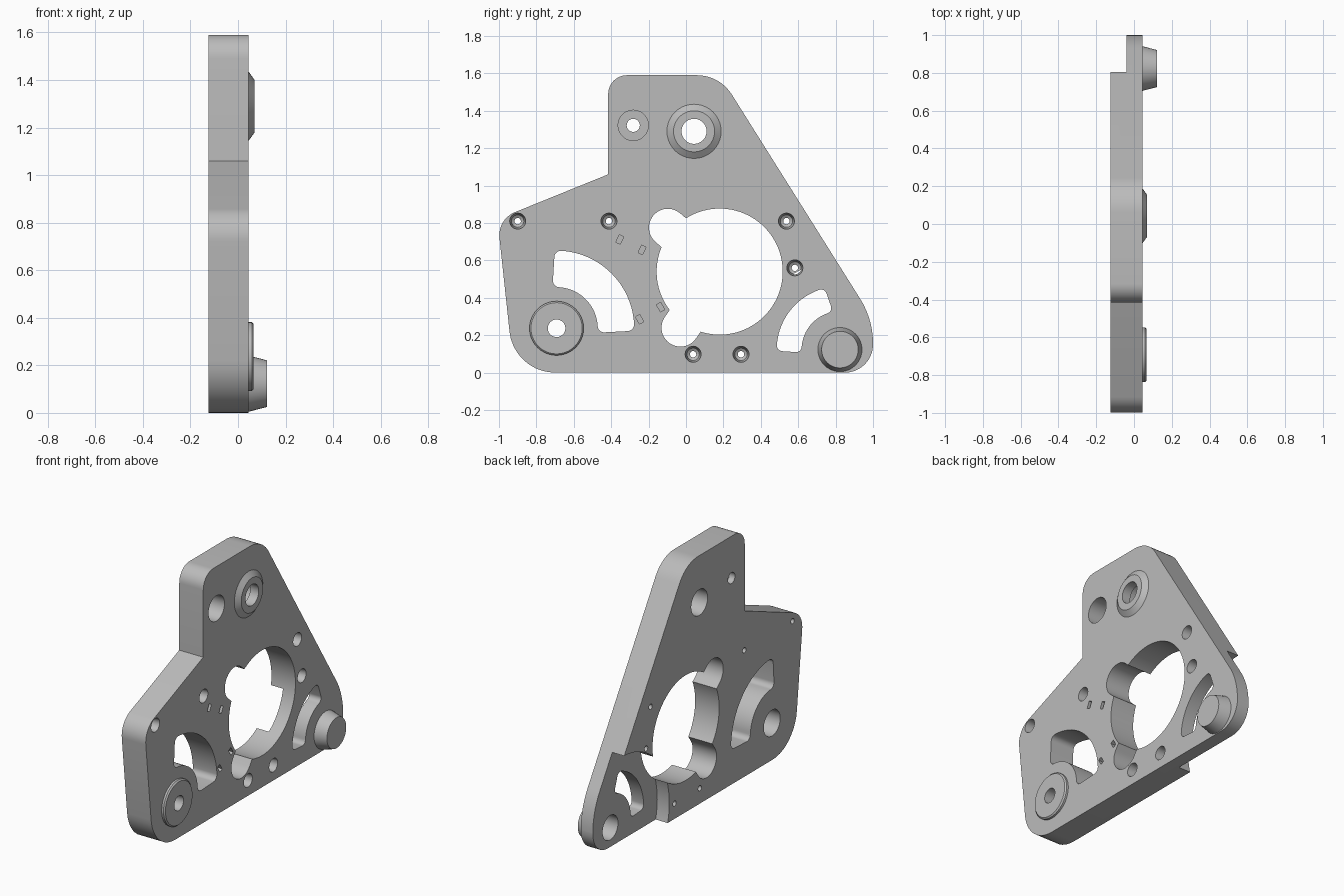
import bpy, bmesh, math
from mathutils import Vector

cube = bpy.data.objects.get("Cube")
if cube:
    bpy.data.objects.remove(cube)

BACK, FRONT = -0.125, 0.045   # plate faces along x

grey = bpy.data.materials.new("machined_grey")
grey.use_nodes = True
grey.diffuse_color = (0.5, 0.5, 0.5, 1)
grey.node_tree.nodes["Principled BSDF"].inputs["Base Color"].default_value = (0.5, 0.5, 0.5, 1)


def arc(cy, cz, r, a0, a1, n=12):
    """Points on a circle in the YZ plane, angles in degrees."""
    angles = [math.radians(a0 + (a1 - a0) * i / n) for i in range(n + 1)]
    return [(cy + r * math.cos(a), cz + r * math.sin(a)) for a in angles]


def rounded(corners, n=10):
    """Polygon from (y, z, radius) corners with tangent fillets."""
    pts = []
    for i, (y, z, r) in enumerate(corners):
        p = Vector((y, z))
        if r == 0:
            pts.append((y, z))
            continue
        u = (Vector(corners[i - 1][:2]) - p).normalized()
        v = (Vector(corners[(i + 1) % len(corners)][:2]) - p).normalized()
        half = u.angle(v) / 2
        c = p + (u + v).normalized() * (r / math.sin(half))
        s = p + u * (r / math.tan(half)) - c
        e = p + v * (r / math.tan(half)) - c
        sweep = math.pi - 2 * half
        for k in range(n + 1):
            t = k / n
            q = c + (s * math.sin((1 - t) * sweep) + e * math.sin(t * sweep)) / math.sin(sweep)
            pts.append((q.x, q.y))
    return pts


def loft(name, rings):
    """Closed solid through rings of (x, [(y, z), ...])."""
    bm = bmesh.new()
    loops = [[bm.verts.new((x, y, z)) for y, z in pts] for x, pts in rings]
    for a, b in zip(loops, loops[1:]):
        for i in range(len(a)):
            j = (i + 1) % len(a)
            bm.faces.new((a[i], a[j], b[j], b[i]))
    bm.faces.new(loops[0])
    bm.faces.new(loops[-1])
    bmesh.ops.recalc_face_normals(bm, faces=bm.faces[:])
    mesh = bpy.data.meshes.new(name)
    bm.to_mesh(mesh)
    bm.free()
    mesh.materials.append(grey)
    obj = bpy.data.objects.new(name, mesh)
    bpy.context.collection.objects.link(obj)
    return obj


def prism(name, pts, x0=-0.3, x1=0.3):
    return loft(name, [(x0, pts), (x1, pts)])


def turned(name, y, z, profile, n=40):
    """Solid of revolution about x from (x, radius) steps."""
    return loft(name, [(x, arc(y, z, r, 0, 360, n)[:-1]) for x, r in profile])


def combine(target, tool, operation):
    bpy.context.view_layer.objects.active = target
    mod = target.modifiers.new(tool.name, "BOOLEAN")
    mod.object, mod.operation, mod.solver = tool, operation, "EXACT"
    bpy.ops.object.modifier_apply(modifier=mod.name)
    bpy.data.objects.remove(tool)


def capsule(a, b, r):
    """Rounded slot outline from a to b."""
    d = math.degrees(math.atan2(b[1] - a[1], b[0] - a[0]))
    return arc(*a, r, d + 90, d + 270, 20) + arc(*b, r, d - 90, d + 90, 20)


def curved_slot(cy, cz, r0, r1, a0, a1, rho):
    """Ring sector outline with rounded corners."""
    def at(r, a):
        return arc(cy, cz, r, a, a, 1)[0]
    return (arc(cy, cz, r1, a0, a1, 24)
            + arc(*at(r1 - rho, a1), rho, a1, a1 + 90, 8)[1:]
            + arc(*at(r0 + rho, a1), rho, a1 + 90, a1 + 180, 8)
            + arc(cy, cz, r0, a1, a0, 24)[1:-1]
            + arc(*at(r0 + rho, a0), rho, a0 + 180, a0 + 270, 8)
            + arc(*at(r1 - rho, a0), rho, a0 + 270, a0 + 360, 8)[:-1])


# Plate outline
plate = prism("mounting_plate", rounded([
    (-0.92, 0, 0.245), (1.0, 0, 0.15), (1.0, 0.285, 0.45), (0.18, 1.59, 0.22),
    (-0.416, 1.59, 0.1), (-0.416, 1.06, 0), (-1.008, 0.82, 0.133)]), BACK, FRONT)

# Bosses on the front face
upper, lower, pin = (0.043, 1.29), (-0.692, 0.237), (0.823, 0.123)
combine(plate, turned("upper_boss", *upper, [(0, 0.145), (FRONT, 0.145), (0.07, 0.11)]), "UNION")
combine(plate, turned("lower_boss", *lower, [(0, 0.145), (0.058, 0.145), (0.066, 0.137)]), "UNION")
combine(plate, turned("corner_pin", *pin, [(0, 0.118), (FRONT, 0.118), (0.122, 0.098)]), "UNION")

# Rear corner relief and blind bore behind the pin
combine(plate, turned("relief", *pin, [(-0.3, 0.475), (-0.04, 0.475)], 96), "DIFFERENCE")
combine(plate, turned("pin_bore", *pin, [(-0.3, 0.078), (0.08, 0.078)]), "DIFFERENCE")

# Central opening with its two lobes
hub = (0.18, 0.54)
combine(plate, turned("opening", *hub, [(-0.3, 0.337), (0.3, 0.337)], 96), "DIFFERENCE")
for lobe in ((-0.097, 0.775), (-0.03, 0.24)):
    combine(plate, prism("lobe", capsule(lobe, hub, 0.101)), "DIFFERENCE")

# Curved lightening slots
combine(plate, prism("wide_slot", curved_slot(*lower, 0.22, 0.415, 3, 86.5, 0.035)), "DIFFERENCE")
combine(plate, prism("narrow_slot", curved_slot(*pin, 0.205, 0.338, 109, 176, 0.03)), "DIFFERENCE")

# Stepped bores
for spot, steps in (
        (upper, [(-0.3, 0.083), (0.01, 0.083), (0.01, 0.067), (0.3, 0.067)]),
        (lower, [(-0.3, 0.083), (0.0, 0.083), (0.0, 0.047), (0.3, 0.047)]),
        ((-0.282, 1.322), [(-0.3, 0.035), (-0.085, 0.035), (-0.085, 0.081), (0.3, 0.081)])):
    combine(plate, turned("bore", *spot, steps), "DIFFERENCE")

# Tapered screw holes
for spot in ((-0.9, 0.81), (-0.412, 0.81), (0.537, 0.81), (0.582, 0.56), (0.038, 0.098), (0.294, 0.098)):
    combine(plate, turned("screw_hole", *spot, [
        (-0.3, 0.017), (-0.07, 0.017), (-0.06, 0.033), (FRONT, 0.043), (0.1, 0.043)], 24), "DIFFERENCE")

# Small blind key slots
for y, z, tilt in ((-0.354, 0.712, -25), (-0.235, 0.656, -25), (-0.136, 0.35, 30), (-0.248, 0.285, 30)):
    c, s = math.cos(math.radians(tilt)), math.sin(math.radians(tilt))
    pts = [(y + c * a - s * b, z + s * a + c * b)
           for a, b in ((-0.013, -0.022), (0.013, -0.022), (0.013, 0.022), (-0.013, 0.022))]
    combine(plate, prism("key_slot", pts, 0.0, 0.1), "DIFFERENCE")

# Smooth curved walls, keep machined edges crisp
bpy.ops.object.select_all(action="DESELECT")
plate.select_set(True)
bpy.context.view_layer.objects.active = plate
bpy.ops.object.shade_smooth_by_angle(angle=math.radians(25))
